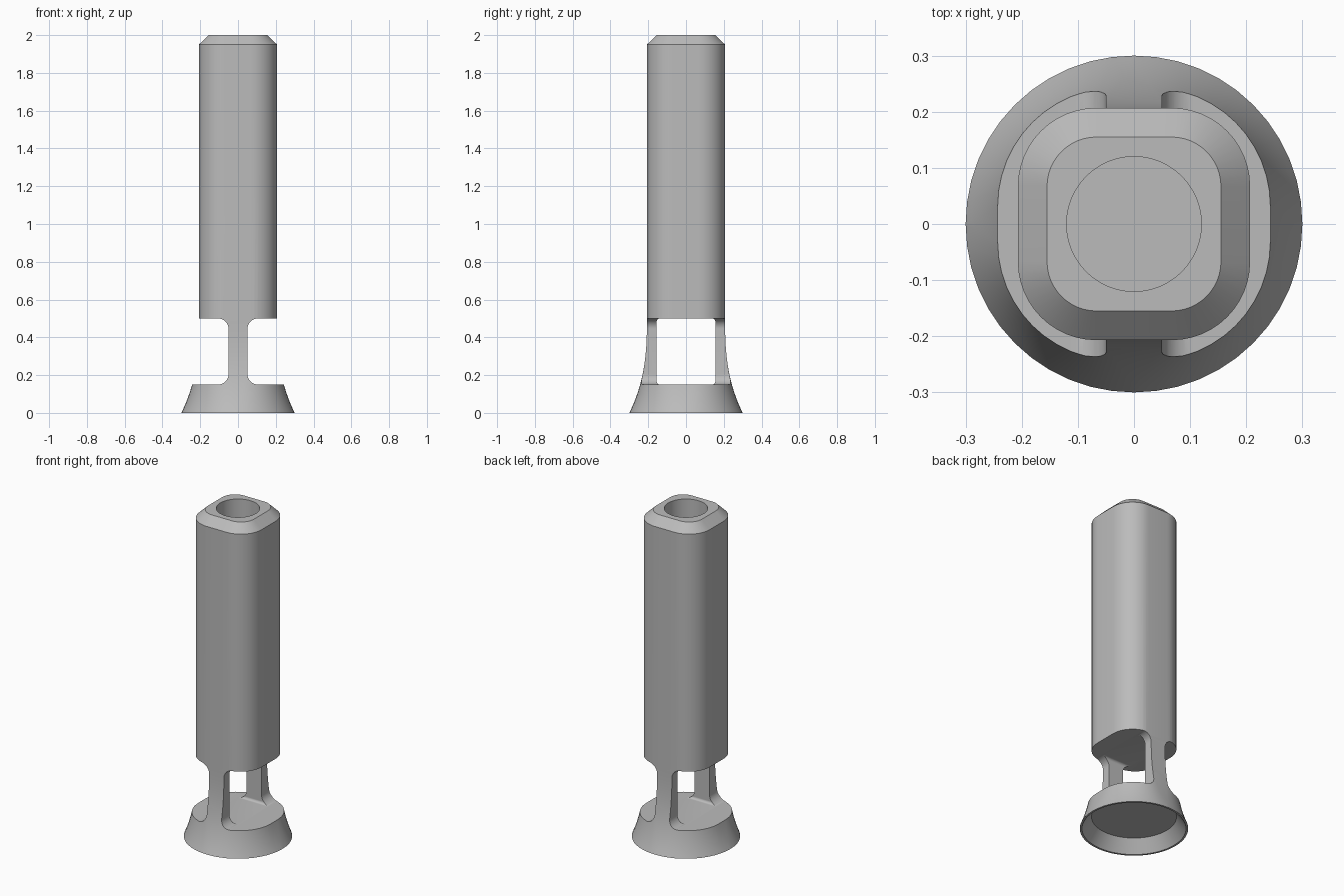
import bpy, bmesh, math

old = bpy.data.objects.get("Cube")
if old:
    bpy.data.objects.remove(old, do_unlink=True)

grey = bpy.data.materials.new("plain_grey")
grey.use_nodes = True
colour = (0.5, 0.5, 0.5, 1)
grey.diffuse_color = colour
grey.node_tree.nodes["Principled BSDF"].inputs["Base Color"].default_value = colour


def rounded(cx, cy, hx, hy, r, n=12):
    """Points round a rectangle with rounded corners."""
    pts = []
    for k, (sx, sy) in enumerate([(1, 1), (-1, 1), (-1, -1), (1, -1)]):
        for i in range(n + 1):
            a = math.pi / 2 * (k + i / n)
            pts.append((cx + sx * (hx - r) + r * math.cos(a),
                        cy + sy * (hy - r) + r * math.sin(a)))
    return pts


def circle(r, n=96):
    return [(r * math.cos(math.tau * i / n), r * math.sin(math.tau * i / n)) for i in range(n)]


def loft(name, rings):
    """Closed solid through matching rings of 3D points."""
    bm = bmesh.new()
    loops = [[bm.verts.new(p) for p in ring] for ring in rings]
    n = len(loops[0])
    for a, b in zip(loops, loops[1:]):
        for i in range(n):
            j = (i + 1) % n
            bm.faces.new((a[i], a[j], b[j], b[i]))
    bm.faces.new(loops[0][::-1])
    bm.faces.new(loops[-1])
    bmesh.ops.recalc_face_normals(bm, faces=bm.faces)
    mesh = bpy.data.meshes.new(name)
    bm.to_mesh(mesh)
    bm.free()
    ob = bpy.data.objects.new(name, mesh)
    bpy.context.collection.objects.link(ob)
    mesh.materials.append(grey)
    return ob


# Flared round foot blending into a rounded square column with a chamfered top
HALF, CORNER, FOOT, FLARE = 0.207, 0.14, 0.3, 0.49
rings = []
for i in range(25):
    z = FLARE * i / 24
    t = 1 - i / 24
    w = HALF + (FOOT - HALF) * t ** 2.6
    r = CORNER + (FOOT - 0.001 - CORNER) * t ** 2.2
    rings.append([(x, y, z) for x, y in rounded(0, 0, w, w, min(r, w - 0.001))])
for z, inset in [(1.95, 0), (2, 0.052)]:
    h = HALF - inset
    rings.append([(x, y, z) for x, y in rounded(0, 0, h, h, CORNER - inset)])
body = loft("column_with_legs_and_foot", rings)

cutters = []
# Openings left and right of the two legs
for side in (-1, 1):
    prof = rounded(side * 0.3, 0.325, 0.25, 0.175, 0.055)
    cutters.append(loft("side_opening", [[(x, y, z) for x, z in prof] for y in (-0.5, 0.5)]))
# Gap between front and back leg
prof = rounded(0, 0.325, 0.155, 0.1745, 0.015, 6)
cutters.append(loft("leg_gap", [[(x, y, z) for y, z in prof] for x in (-0.52, 0.52)]))
# Bore in the top
cutters.append(loft("top_bore", [[(x, y, z) for x, y in circle(0.12)] for z in (0.55, 2.1)]))
# Tapered hollow under the foot
cutters.append(loft("foot_hollow", [[(x, y, z) for x, y in circle(r)]
                                    for z, r in [(-0.02, 0.302), (0.075, 0.235)]]))

for c in cutters:
    c.hide_render = True
    m = body.modifiers.new(c.name, 'BOOLEAN')
    m.operation = 'DIFFERENCE'
    m.solver = 'EXACT'
    m.object = c

# Bake the cuts and drop the cutters
bpy.context.view_layer.update()
final = bpy.data.meshes.new_from_object(body.evaluated_get(bpy.context.evaluated_depsgraph_get()))
body.modifiers.clear()
body.data = final
for c in cutters:
    bpy.data.objects.remove(c, do_unlink=True)

bpy.ops.object.select_all(action='DESELECT')
body.select_set(True)
bpy.context.view_layer.objects.active = body
bpy.ops.object.shade_smooth_by_angle(angle=math.radians(28))
